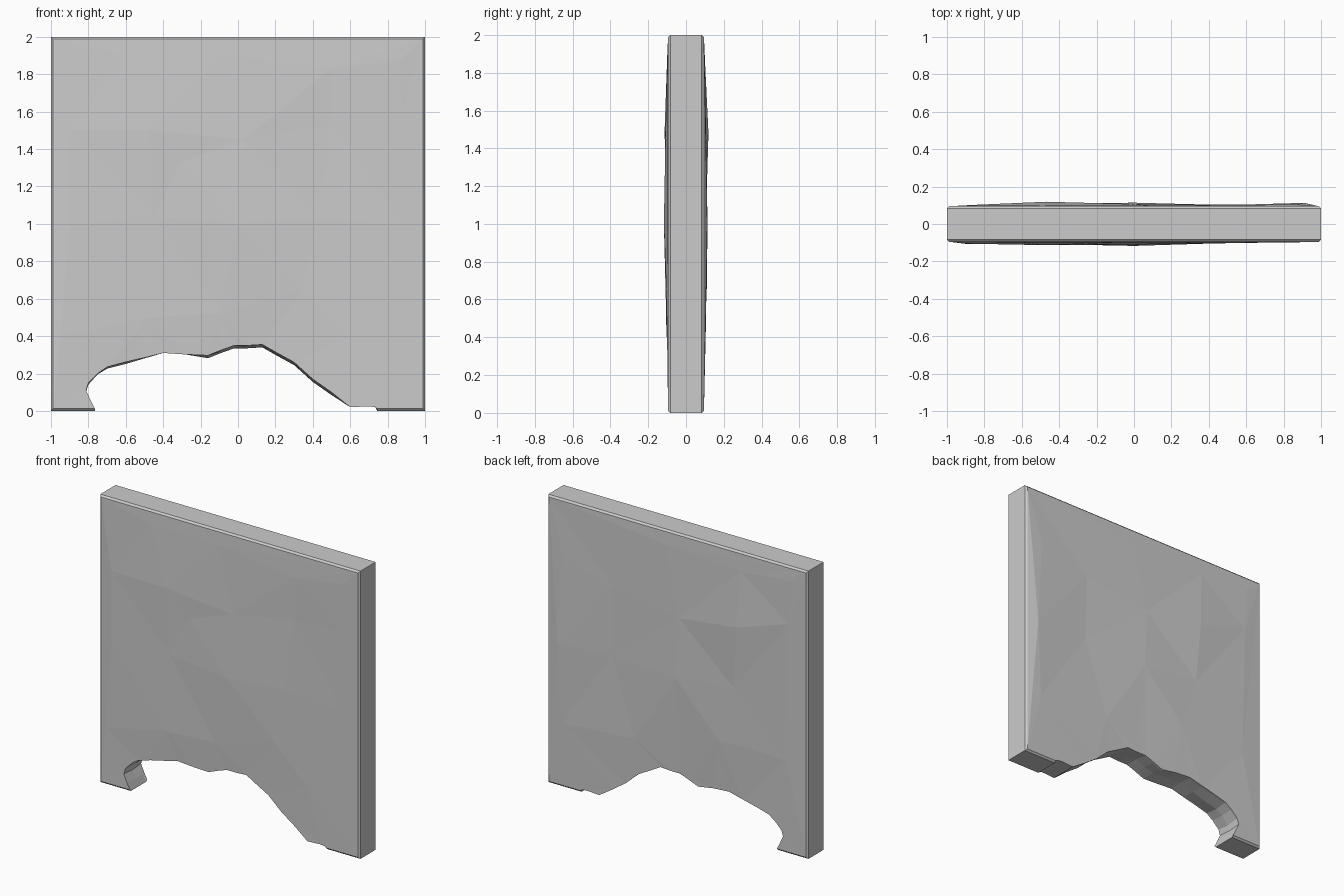
import bpy
import bmesh
import random
from mathutils import Vector
from mathutils.geometry import delaunay_2d_cdt

random.seed(4)
cube = bpy.data.objects.get("Cube")
if cube:
    bpy.data.objects.remove(cube, do_unlink=True)

BEVEL = 0.012
HALF = 0.095

# Broken bottom edge, left to right, as (x, z)
broken_edge = [(-.765, 0), (-.785, .05), (-.812, .11), (-.8, .15), (-.75, .2),
               (-.7, .235), (-.6, .262), (-.5, .285), (-.4, .31), (-.28, .302),
               (-.16, .297), (-.09, .325), (-.02, .35), (.05, .35), (.13, .355),
               (.2, .315), (.3, .26), (.4, .17), (.5, .1), (.6, .02),
               (.7, .025), (.735, .02), (.745, 0)]
outline = [(-1, 0)] + broken_edge + [(1, 0), (1, 2), (-1, 2)]

# Rough facets: (x, z, bulge in millimetres beyond the flat face)
front_bumps = [(-.6, 1.9, 4), (-.08, 1.9, 4), (.5, 1.83, 6), (.87, 1.88, 3),
               (-.9, 1.5, 10), (-.48, 1.5, 18), (.03, 1.45, 14), (.5, 1.53, 3),
               (.87, 1.55, 2), (-.3, 1.33, 14), (-.9, 1, 11), (-.45, 1.04, 13),
               (0, 1, 22), (.42, 1.03, 9), (.87, 1, 2), (-.48, .5, 11),
               (-.1, .52, 10), (.35, .65, 9), (.6, .4, 5), (-.95, .4, 4)]
back_bumps = [(.09, 1.9, 4), (-.49, 1.87, 5), (-.87, 1.9, 4), (.49, 1.5, 6),
              (-.47, 1.48, 24), (-.02, 1.42, 12), (-.86, 1.6, 7), (-.44, 1.05, 11),
              (.5, 1.02, 6), (.91, 1, 18), (0, 1, 19), (-.32, .66, 15),
              (.32, .49, 9), (-.84, .65, 6), (.88, .45, 10), (.87, 1.6, 9)]


def clamp_to_face(p):
    return (max(-1 + BEVEL, min(1 - BEVEL, p[0])),
            max(BEVEL, min(2 - BEVEL, p[1])))


def shifted(points, amount):
    """Move the upper part of the break by a vertical offset."""
    return [(x, z + amount(x)) if .05 < z < 1 else (x, z) for x, z in points]


def add_ring(bm, points, y):
    return [bm.verts.new((x, y, z)) for x, z in points]


def add_face_panel(bm, ring, bumps, side):
    """Fill one broad face with irregular facets."""
    flat = [Vector((v.co.x, v.co.z)) for v in ring]
    flat += [Vector(b[:2]) for b in bumps]
    inner = [bm.verts.new((x, side * (HALF + h / 1000), z)) for x, z, h in bumps]
    source = ring + inner
    result = delaunay_2d_cdt(flat, [], [list(range(len(ring)))], 1, 1e-5)
    for tri in result[2]:
        corners = [source[result[3][i][0]] for i in tri]
        bm.faces.new(corners if side < 0 else corners[::-1])


# Slab: rings from front to back, with bevelled rims and a rough break
bm = bmesh.new()
back_outline = shifted(outline, lambda x: -.015 if -.2 < x < .55 else 0)
mid_outline = shifted(outline, lambda x: random.uniform(-.012, .008))
rings = [add_ring(bm, [clamp_to_face(p) for p in outline], -HALF),
         add_ring(bm, outline, -HALF + BEVEL),
         add_ring(bm, mid_outline, 0),
         add_ring(bm, back_outline, HALF - BEVEL),
         add_ring(bm, [clamp_to_face(p) for p in back_outline], HALF)]
count = len(outline)
for a, b in zip(rings, rings[1:]):
    for i in range(count):
        j = (i + 1) % count
        bm.faces.new((a[i], b[i], b[j], a[j]))
add_face_panel(bm, rings[0], front_bumps, -1)
add_face_panel(bm, rings[-1], back_bumps, 1)
bmesh.ops.recalc_face_normals(bm, faces=bm.faces)

mesh = bpy.data.meshes.new("broken_wall_slab")
bm.to_mesh(mesh)
bm.free()
slab = bpy.data.objects.new("broken_wall_slab", mesh)
bpy.context.collection.objects.link(slab)

# Stone colour
stone = bpy.data.materials.new("stone_grey")
stone.use_nodes = True
colour = (.6, .6, .6, 1)
stone.diffuse_color = colour
stone.node_tree.nodes["Principled BSDF"].inputs["Base Color"].default_value = colour
mesh.materials.append(stone)
